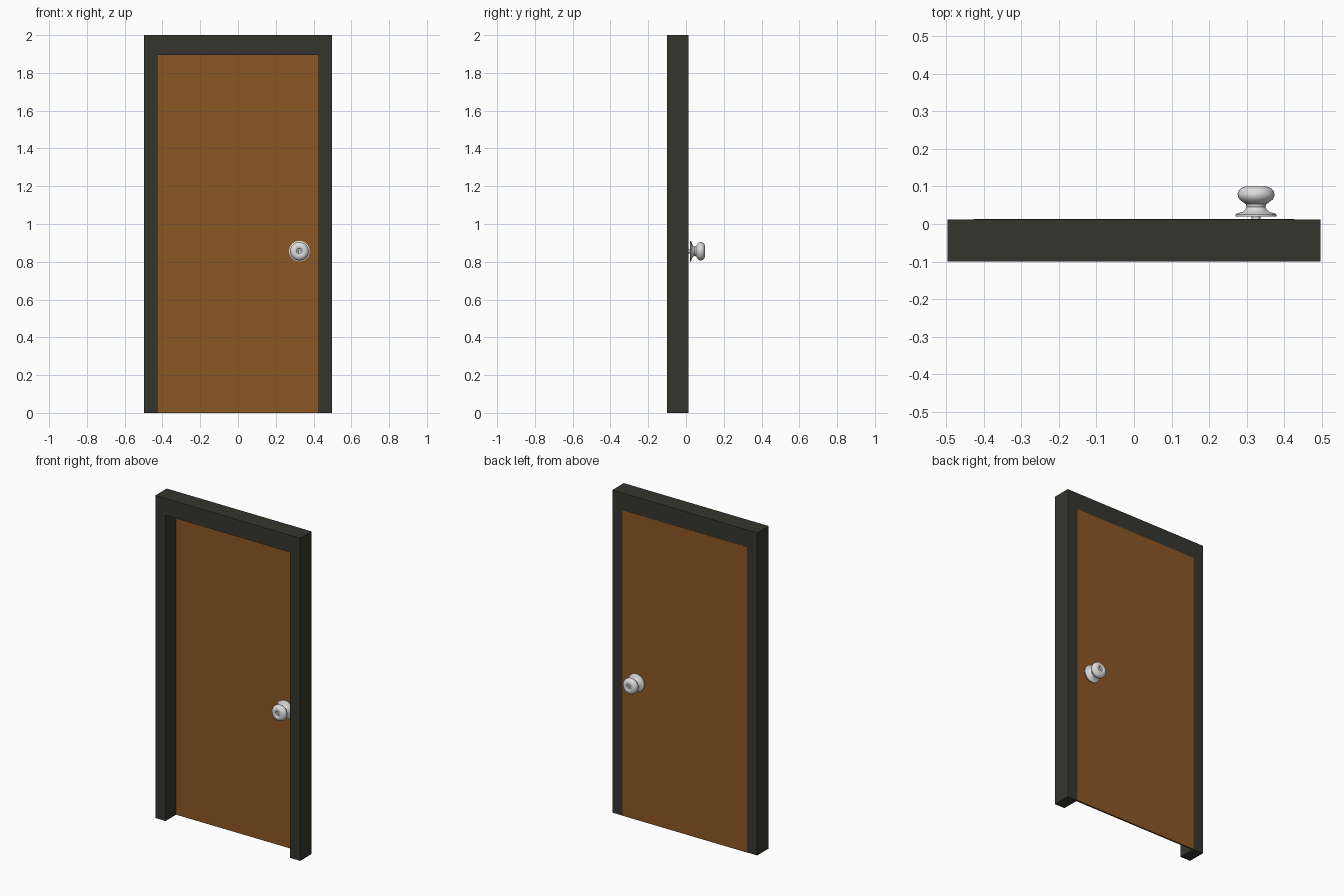
import bpy, bmesh, math
from mathutils import Matrix

if "Cube" in bpy.data.objects:
    bpy.data.objects.remove(bpy.data.objects["Cube"])


def material(name, rgb):
    m = bpy.data.materials.new(name)
    m.diffuse_color = (*rgb, 1)
    m.use_nodes = True
    m.node_tree.nodes["Principled BSDF"].inputs["Base Color"].default_value = m.diffuse_color
    return m


WOOD = material("brown wood", (0.26, 0.095, 0.018))
DARK = material("dark frame paint", (0.036, 0.036, 0.028))
METAL = material("pale metal", (0.72, 0.72, 0.73))


def add_object(name, bm, mat):
    bmesh.ops.recalc_face_normals(bm, faces=bm.faces)
    me = bpy.data.meshes.new(name)
    bm.to_mesh(me)
    bm.free()
    me.materials.append(mat)
    ob = bpy.data.objects.new(name, me)
    bpy.context.collection.objects.link(ob)
    return ob


# Door frame: an upside-down U outline, extruded front to back
W, IN, H, INH = 0.497, 0.427, 2.0, 1.895
FRONT, BACK = -0.10, 0.012
outline = [(-W, 0), (-W, H), (W, H), (W, 0), (IN, 0), (IN, INH), (-IN, INH), (-IN, 0)]
bm = bmesh.new()
face = bm.faces.new([bm.verts.new((x, FRONT, z)) for x, z in outline])
ext = bmesh.ops.extrude_face_region(bm, geom=[face], use_keep_orig=True)
bmesh.ops.translate(bm, vec=(0, BACK - FRONT, 0),
                    verts=[v for v in ext["geom"] if isinstance(v, bmesh.types.BMVert)])
add_object("door_frame", bm, DARK)

# Thin door panel, set nearly flush with the back of the frame
D0, D1 = 0.003, 0.0135
bm = bmesh.new()
bmesh.ops.create_cube(bm, size=1, matrix=Matrix.Translation((0, (D0 + D1) / 2, INH / 2))
                      @ Matrix.Diagonal((2 * IN, D1 - D0, INH, 1)))
add_object("door_panel", bm, WOOD)

# Knob profile: (radius, y) from the rosette to the lock cylinder in the tip
KX, KZ, MIRROR_Y = 0.325, 0.856, 0.0105
profile = [(0, 0.020), (0.055, 0.020), (0.055, 0.025), (0.050, 0.0285), (0.036, 0.032),
           (0.029, 0.038), (0.0255, 0.045), (0.0275, 0.053), (0.036, 0.059), (0.044, 0.065),
           (0.0485, 0.073), (0.049, 0.081), (0.046, 0.089), (0.039, 0.096), (0.030, 0.0995),
           (0.021, 0.100), (0.016, 0.0975), (0.014, 0.094), (0.007, 0.094),
           (0.006, 0.098), (0, 0.098)]


def knob(name, mirrored):
    bm = bmesh.new()
    vs = [bm.verts.new((r, y, 0)) for r, y in profile]
    es = [bm.edges.new(p) for p in zip(vs, vs[1:])]
    bmesh.ops.spin(bm, geom=vs + es, cent=(0, 0, 0), axis=(0, 1, 0),
                   angle=2 * math.pi, steps=40)
    bmesh.ops.remove_doubles(bm, verts=bm.verts, dist=1e-5)
    for v in bm.verts:
        y = 2 * MIRROR_Y - v.co.y if mirrored else v.co.y
        v.co = (v.co.x + KX, y, v.co.z + KZ)
    ob = add_object(name, bm, METAL)
    bpy.ops.object.select_all(action='DESELECT')
    ob.select_set(True)
    bpy.context.view_layer.objects.active = ob
    bpy.ops.object.shade_smooth_by_angle(angle=math.radians(40))


knob("back_knob", False)
knob("front_knob", True)

# Spindle joining the two knobs through the door
bm = bmesh.new()
bmesh.ops.create_cone(bm, cap_ends=True, segments=16, radius1=0.012, radius2=0.012, depth=0.022,
                      matrix=Matrix.Translation((KX, MIRROR_Y, KZ))
                      @ Matrix.Rotation(math.pi / 2, 4, 'X'))
add_object("knob_spindle", bm, METAL)
